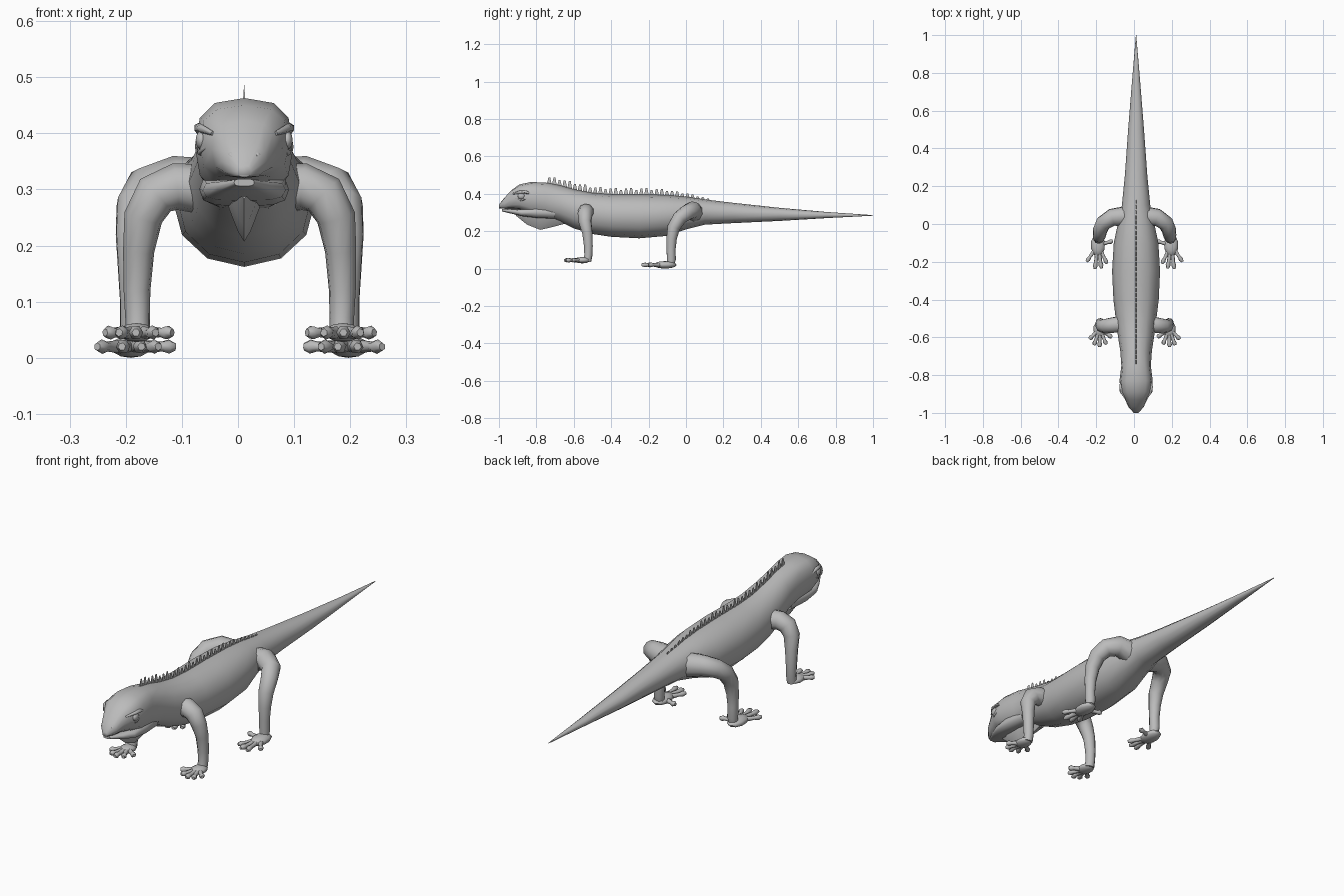
import bpy, bmesh, math
from mathutils import Vector, Matrix

cube = bpy.data.objects.get("Cube")
if cube:
    bpy.data.objects.remove(cube, do_unlink=True)

skin = bpy.data.materials.new("grey skin")
skin.use_nodes = True
GREY = (0.5, 0.5, 0.5, 1)
skin.diffuse_color = GREY
skin.node_tree.nodes["Principled BSDF"].inputs["Base Color"].default_value = GREY

BODY_X = 0.011   # centre line of body and head
LEG_X = 0.003    # centre line of the legs


def finish(name, bm, angle=60):
    """Turn a bmesh into a smooth shaded object."""
    bmesh.ops.recalc_face_normals(bm, faces=bm.faces)
    mesh = bpy.data.meshes.new(name)
    bm.to_mesh(mesh)
    bm.free()
    mesh.materials.append(skin)
    obj = bpy.data.objects.new(name, mesh)
    bpy.context.collection.objects.link(obj)
    bpy.ops.object.select_all(action='DESELECT')
    obj.select_set(True)
    bpy.context.view_layer.objects.active = obj
    bpy.ops.object.shade_smooth_by_angle(angle=math.radians(angle))
    return obj


def skin_rings(bm, rings):
    """Bridge consecutive rings of points and cap both ends."""
    loops = [[bm.verts.new(p) for p in ring] for ring in rings]
    count = len(loops[0])
    for a, b in zip(loops, loops[1:]):
        for i in range(count):
            j = (i + 1) % count
            bm.faces.new((a[i], a[j], b[j], b[i]))
    bm.faces.new(loops[0])
    bm.faces.new(loops[-1])


def power(value, exponent):
    return math.copysign(abs(value) ** exponent, value)


def loft(name, rows, shape, middle=0.5, sides=12):
    """Rows are (y, half width, bottom, top); shape(y) is the roundness exponent."""
    bm = bmesh.new()
    rings = []
    for y, half, low, high in rows:
        mid = low + (high - low) * middle
        ring = []
        for i in range(sides):
            a = math.tau * i / sides
            c, s = power(math.cos(a), shape(y)), power(math.sin(a), shape(y))
            reach = high - mid if s > 0 else mid - low
            ring.append((BODY_X + half * c, y, mid + reach * s))
        rings.append(ring)
    skin_rings(bm, rings)
    return finish(name, bm)


def tube(bm, path, sides=8):
    """Sweep a circle along (x, y, z, radius) points."""
    points = [Vector(p[:3]) for p in path]
    last = len(points) - 1
    old = Vector((0, 0, 1))
    turn = old.rotation_difference(points[1] - points[0])
    old = points[1] - points[0]
    rings = []
    for i, p in enumerate(points):
        along = points[min(i + 1, last)] - points[max(i - 1, 0)]
        turn = old.rotation_difference(along) @ turn
        old = along
        r = path[i][3]
        rings.append([p + turn @ Vector((r * math.cos(math.tau * k / sides),
                                         r * math.sin(math.tau * k / sides), 0))
                      for k in range(sides)])
    skin_rings(bm, rings)


def ball(bm, centre, scale, segments=10):
    matrix = Matrix.Translation(centre) @ Matrix.Diagonal((*scale, 1))
    bmesh.ops.create_uvsphere(bm, u_segments=segments, v_segments=6,
                              radius=1, matrix=matrix)


# Body from snout to tail tip
body_rows = [
    (-1, .012, .322, .342), (-.97, .04, .32, .38), (-.93, .058, .32, .422),
    (-.89, .08, .315, .45), (-.83, .088, .29, .463), (-.75, .078, .275, .46),
    (-.67, .084, .25, .445), (-.6, .095, .215, .425), (-.5, .108, .185, .405),
    (-.4, .12, .17, .398), (-.25, .127, .162, .398), (-.1, .118, .175, .394),
    (0, .097, .21, .385), (.1, .075, .235, .37), (.25, .06, .243, .352),
    (.5, .042, .255, .325), (.75, .022, .27, .303), (1, .001, .283, .286)]
loft("body_head_and_tail", body_rows, lambda y: 0.75 if y < -.7 else 0.95)

# Lower jaw and throat flap
loft("lower_jaw", [(-.985, .018, .306, .319), (-.93, .05, .293, .318),
                   (-.88, .074, .28, .318), (-.8, .08, .27, .33),
                   (-.7, .068, .265, .33)], lambda y: 0.65)
loft("throat_flap", [(-.91, .01, .284, .3), (-.85, .028, .235, .31),
                     (-.78, .034, .207, .31), (-.71, .034, .223, .31),
                     (-.63, .03, .245, .31)], lambda y: 1.6, middle=0.85)


# Crest of thin spines along the back
def back_height(y):
    for a, b in zip(body_rows, body_rows[1:]):
        if a[0] <= y <= b[0]:
            return a[3] + (b[3] - a[3]) * (y - a[0]) / (b[0] - a[0])


crest = bmesh.new()
SPINES = 32
start, end = -.745, .13
step = (end - start) / SPINES
for i in range(SPINES):
    y = start + i * step
    fade = min(1, (end - y) / .3)
    height = (.026 + .006 * math.sin(i * 2.1)) * fade + .003
    z = back_height(y)
    base = [crest.verts.new((BODY_X + dx, y + dy, z - .012))
            for dx, dy in ((-.003, 0), (.003, 0), (.003, step), (-.003, step))]
    tip = [crest.verts.new((BODY_X, y + step * t, z + height)) for t in (.35, .7)]
    crest.faces.new(base)
    crest.faces.new((base[0], base[1], tip[0]))
    crest.faces.new((base[2], base[3], tip[1]))
    crest.faces.new((base[1], base[2], tip[1], tip[0]))
    crest.faces.new((base[3], base[0], tip[0], tip[1]))
finish("back_crest", crest, 20)

# Limb paths as (x, y, z, radius)
front_path = [(.06, -.53, .3, .045), (.115, -.535, .305, .042),
              (.15, -.54, .29, .04), (.172, -.54, .25, .035),
              (.18, -.527, .19, .028), (.183, -.522, .12, .024),
              (.182, -.522, .07, .022), (.182, -.528, .04, .022)]
hind_path = [(.05, .04, .3, .055), (.12, .035, .313, .047),
             (.165, .005, .3, .042), (.183, -.035, .27, .038),
             (.188, -.066, .22, .034), (.19, -.077, .16, .028),
             (.19, -.08, .1, .024), (.19, -.078, .05, .024),
             (.19, -.082, .022, .02)]
front_tips = [(.12, -.6), (.15, -.638), (.185, -.652), (.215, -.642), (.24, -.61)]
hind_tips = [(.115, -.09), (.145, -.21), (.175, -.235), (.21, -.238), (.254, -.2)]
toe_profile = [(0, .013), (.45, .011), (.7, .009), (.86, .013), (1, .007)]


def limb(name, side, path, palm, size, tips):
    leg = bmesh.new()
    tube(leg, [(LEG_X + side * x, y, z, r) for x, y, z, r in path], 10)
    finish(name + "_leg", leg)
    foot = bmesh.new()
    centre = Vector((LEG_X + side * palm[0], palm[1], palm[2]))
    ball(foot, centre, size)
    for x, y in tips:
        tip = Vector((LEG_X + side * x, y, palm[2]))
        tube(foot, [(*centre.lerp(tip, t), r) for t, r in toe_profile], 6)
    finish(name + "_foot", foot)


for side, word in ((1, "left"), (-1, "right")):
    limb("front_" + word, side, front_path,
         (.184, -.555, .045), (.034, .045, .017), front_tips)
    limb("hind_" + word, side, hind_path,
         (.194, -.112, .02), (.038, .062, .02), hind_tips)

    # Eye with brow ridge and lower lid
    x = BODY_X
    eye = bmesh.new()
    ball(eye, (x + side * .076, -.88, .388), (.011, .02, .017))
    finish(word + "_eye", eye)
    lids = bmesh.new()
    tube(lids, [(x + side * .056, -.925, .4, .004), (x + side * .077, -.89, .409, .008),
                (x + side * .081, -.86, .41, .009), (x + side * .08, -.83, .4, .004)], 6)
    tube(lids, [(x + side * .066, -.91, .375, .003), (x + side * .078, -.88, .366, .006),
                (x + side * .082, -.85, .376, .003)], 6)
    finish(word + "_eyelids", lids)

    # Nostril bump
    nostril = bmesh.new()
    ball(nostril, (x + side * .023, -.972, .358), (.008, .01, .01), 6)
    finish(word + "_nostril", nostril)
